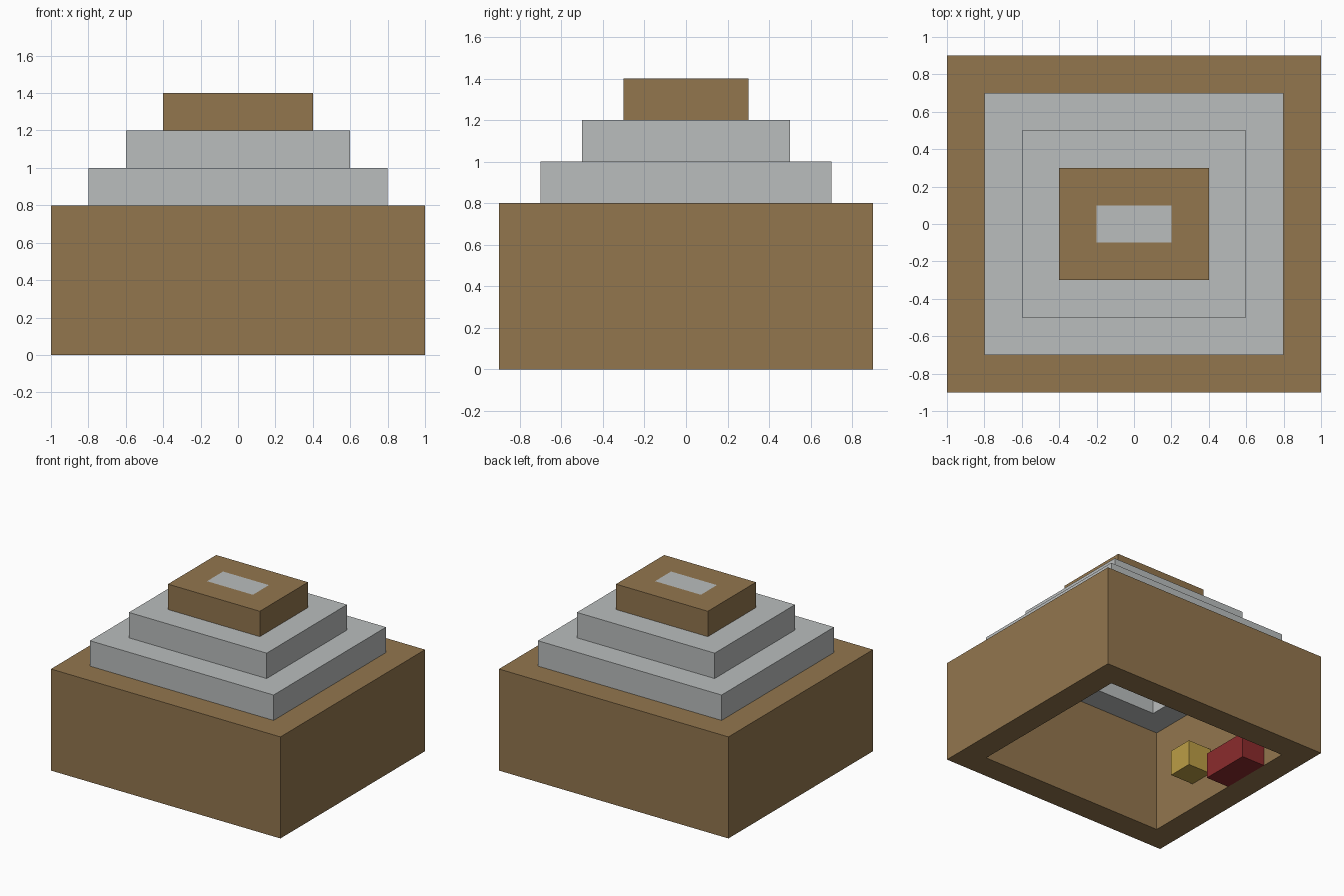
import bpy
import bmesh

cube = bpy.data.objects.get("Cube")
if cube:
    bpy.data.objects.remove(cube, do_unlink=True)


def material(name, rgb):
    m = bpy.data.materials.new(name)
    m.use_nodes = True
    m.diffuse_color = (*rgb, 1)
    m.node_tree.nodes["Principled BSDF"].inputs["Base Color"].default_value = (*rgb, 1)
    return m


wood = material("brown wood", (0.29, 0.182, 0.076))
stone = material("pale grey stone", (0.49, 0.51, 0.51))
red = material("red blanket", (0.26, 0.024, 0.026))
yellow = material("yellow lamp", (0.50, 0.34, 0.06))


def finish(name, bm, mat):
    bmesh.ops.recalc_face_normals(bm, faces=bm.faces)
    mesh = bpy.data.meshes.new(name)
    bm.to_mesh(mesh)
    bm.free()
    mesh.materials.append(mat)
    bpy.context.collection.objects.link(bpy.data.objects.new(name, mesh))


def frame(name, hx, hy, z0, z1, mat, wall=0.2):
    """Open rectangular ring of walls with outer half sizes hx, hy."""
    bm = bmesh.new()
    signs = ((-1, -1), (1, -1), (1, 1), (-1, 1))
    loops = [[bm.verts.new((sx * (hx - t), sy * (hy - t), z)) for sx, sy in signs]
             for t, z in ((0, z0), (0, z1), (wall, z1), (wall, z0))]
    for k in range(4):
        a, b = loops[k], loops[(k + 1) % 4]
        for i in range(4):
            j = (i + 1) % 4
            bm.faces.new((a[i], a[j], b[j], b[i]))
    finish(name, bm, mat)


def block(name, low, high, mat):
    bm = bmesh.new()
    bmesh.ops.create_cube(bm, size=1)
    for v in bm.verts:
        v.co = [h if c > 0 else l for c, l, h in zip(v.co, low, high)]
    finish(name, bm, mat)


# Hollow house walls, open underneath
frame("house_walls", 1.0, 0.9, 0, 0.8, wood)

# Stepped roof, each ring one block smaller
frame("lower_roof_ring", 0.8, 0.7, 0.8, 1.0, stone)
frame("middle_roof_ring", 0.6, 0.5, 1.0, 1.2, stone)
frame("upper_roof_ring", 0.4, 0.3, 1.2, 1.4, wood)
block("roof_cap", (-0.2, -0.1, 1.2), (0.2, 0.1, 1.4), stone)

# Furniture against the inner wall
block("bed", (-0.8, 0.1, 0), (-0.6, 0.5, 0.2), red)
block("wall_lamp", (-0.8, -0.3, 0.2), (-0.6, -0.1, 0.4), yellow)
